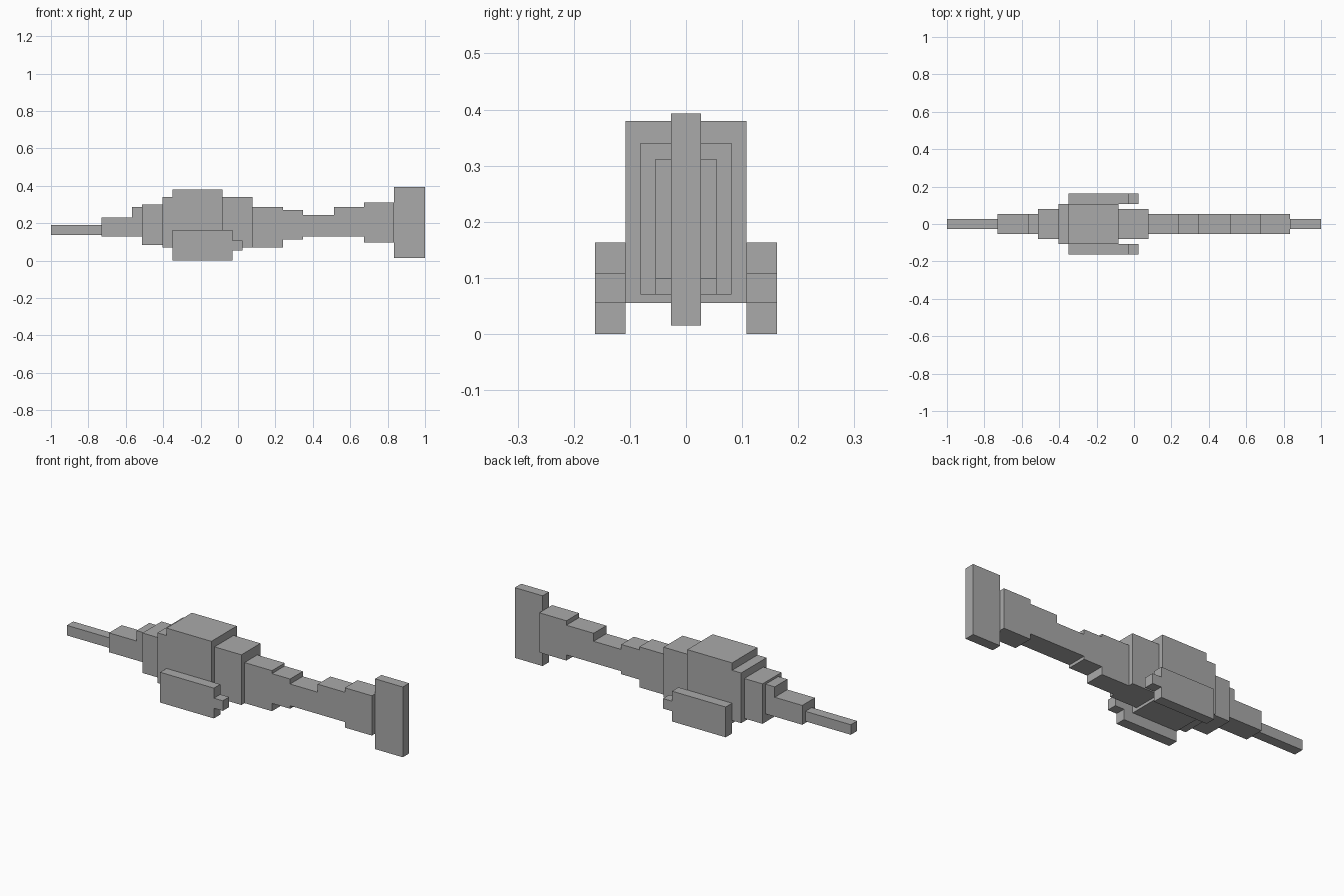
import bpy

# single flat grey
grey = bpy.data.materials.new("plain grey")
grey.diffuse_color = (0.4, 0.4, 0.4, 1.0)


def box(name, x, y, z):
    """Axis-aligned block from (min, max) ranges."""
    bpy.ops.mesh.primitive_cube_add(size=1, location=[sum(r) / 2 for r in (x, y, z)])
    ob = bpy.context.object
    ob.name = name
    ob.scale = [r[1] - r[0] for r in (x, y, z)]
    bpy.ops.object.transform_apply(location=False, rotation=False, scale=True)
    ob.data.materials.append(grey)
    return ob


# body blocks from bill to tail: name, x start, x end, bottom, top, half width
sections = [
    ("bill", -1.0, -0.73, 0.136, 0.19, 0.027),
    ("snout", -0.73, -0.566, 0.128, 0.232, 0.054),
    ("forehead", -0.566, -0.512, 0.128, 0.288, 0.054),
    ("cheeks", -0.512, -0.404, 0.085, 0.3, 0.081),
    ("shoulders", -0.404, -0.35, 0.07, 0.34, 0.108),
    ("torso", -0.35, -0.083, 0.055, 0.38, 0.108),
    ("rear_torso", -0.083, 0.077, 0.07, 0.34, 0.081),
    ("hips", 0.077, 0.24, 0.07, 0.288, 0.054),
    ("tail_root", 0.24, 0.348, 0.112, 0.272, 0.054),
    ("tail_waist", 0.348, 0.512, 0.128, 0.245, 0.054),
    ("tail_flare", 0.512, 0.674, 0.128, 0.288, 0.054),
    ("tail_end", 0.674, 0.835, 0.098, 0.312, 0.054),
    ("tail_fin", 0.835, 1.0, 0.015, 0.393, 0.027),
]
for name, x0, x1, z0, z1, w in sections:
    box(name, (x0, x1), (-w, w), (z0, z1))

# paired side fins with a small rear tip
for side, s in (("right", -1), ("left", 1)):
    y = sorted((s * 0.108, s * 0.162))
    box(side + "_side_fin", (-0.35, -0.03), y, (0.0, 0.163))
    box(side + "_fin_tip", (-0.03, 0.023), y, (0.055, 0.109))
